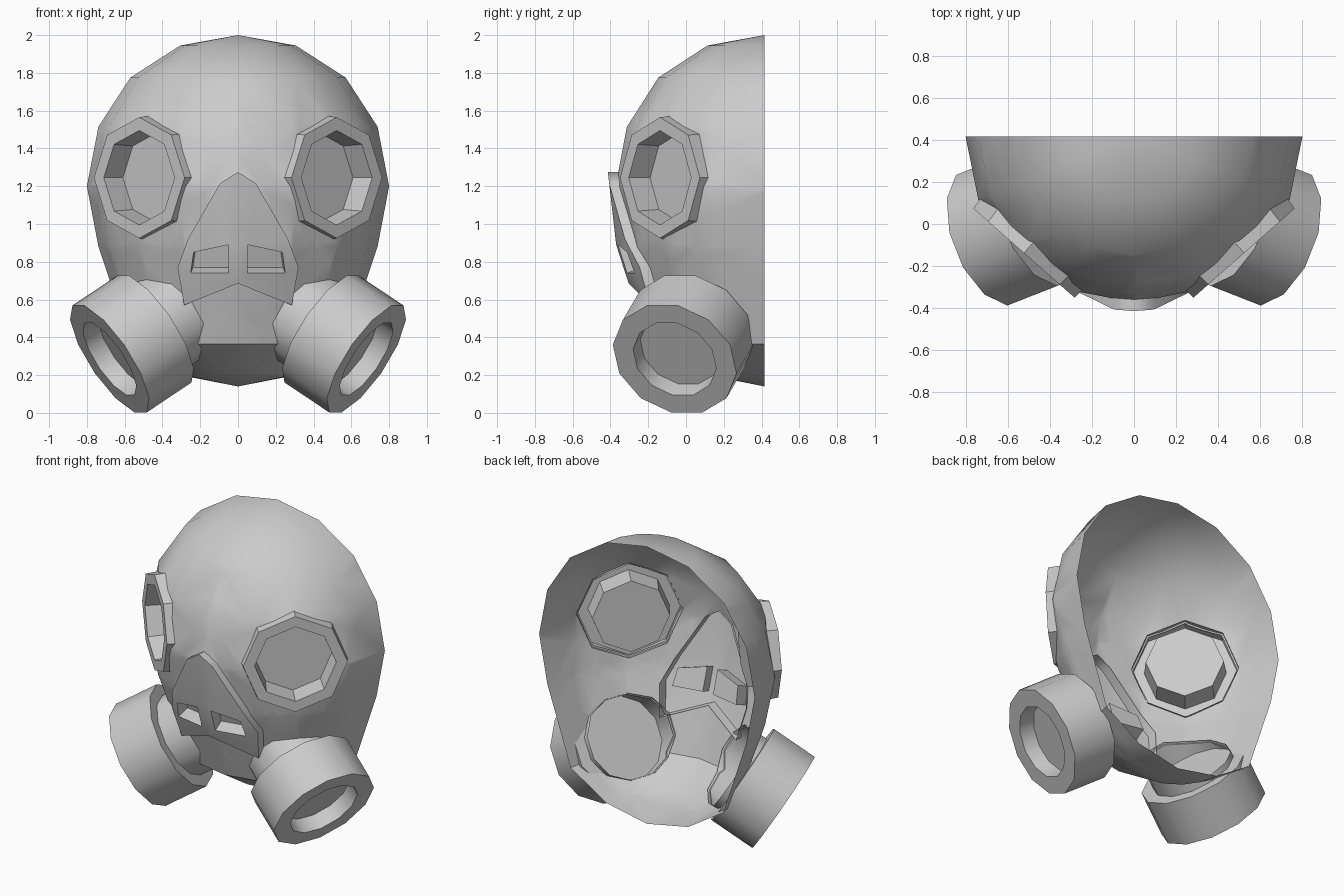
import bpy, bmesh, math
from mathutils import Vector
from mathutils.bvhtree import BVHTree

if "Cube" in bpy.data.objects:
    bpy.data.objects.remove(bpy.data.objects["Cube"])

rubber = bpy.data.materials.new("mask_grey")
rubber.diffuse_color = (0.6, 0.6, 0.6, 1)
rubber.use_nodes = True
rubber.node_tree.nodes["Principled BSDF"].inputs["Base Color"].default_value = rubber.diffuse_color


def finish(name, bm, recalc=True):
    """Turn the right-hand half into an object mirrored across x = 0."""
    if recalc:
        bmesh.ops.recalc_face_normals(bm, faces=bm.faces)
    me = bpy.data.meshes.new(name)
    bm.to_mesh(me)
    bm.free()
    me.materials.append(rubber)
    ob = bpy.data.objects.new(name, me)
    bpy.context.collection.objects.link(ob)
    bpy.ops.object.select_all(action='DESELECT')
    ob.select_set(True)
    bpy.context.view_layer.objects.active = ob
    bpy.ops.object.shade_smooth_by_angle(angle=math.radians(37))
    ob.modifiers.new("mirror", 'MIRROR').use_axis[0] = True
    return ob


def ring(centre, axis, radius, sides, phase=0.0):
    q = axis.to_track_quat('Z', 'Y')
    angles = [math.pi / 2 + math.tau * (i + phase) / sides for i in range(sides)]
    return [centre + q @ Vector((radius * math.cos(a), radius * math.sin(a), 0)) for a in angles]


def loft(rings, cap_rings=(-1,)):
    """Skin a list of rings and close the chosen ones with flat caps."""
    bm = bmesh.new()
    vs = [[bm.verts.new(p) for p in r] for r in rings]
    n = len(vs[0])
    for a, b in zip(vs, vs[1:]):
        for i in range(n):
            j = (i + 1) % n
            bm.faces.new((a[i], a[j], b[j], b[i]))
    for c in cap_rings:
        bm.faces.new(vs[c])
    return bm


def cut(bm, poly, axis):
    """Cut a convex prism-shaped hole through the nearby part of the shell."""
    mid = sum(poly, Vector()) / len(poly)
    reach = max((p - mid).length for p in poly) + .3
    planes = []
    for p, q in zip(poly, poly[1:] + poly[:1]):
        n = (q - p).cross(axis).normalized()
        if (mid - p).dot(n) < 0:
            n = -n
        planes.append((p, n))
        near = [f for f in bm.faces if (f.calc_center_median() - mid).length < reach]
        geom = set(near) | {e for f in near for e in f.edges} | {v for f in near for v in f.verts}
        bmesh.ops.bisect_plane(bm, geom=list(geom), dist=1e-5, plane_co=p, plane_no=n)
    inside = [f for f in bm.faces
              if all((f.calc_center_median() - p).dot(n) > 0 for p, n in planes)]
    bmesh.ops.delete(bm, geom=inside, context='FACES')


# Face shell: quarter of a 16-sided dome, stretched at the chin, open at the back
BACK = 0.415
profile = [(0, 2.0), (.306, 1.945), (.57, 1.775), (.739, 1.515), (.8, 1.2),
           (.739, .88), (.566, .365), (.306, .2), (0, .14)]
shell = bmesh.new()
rows = []
for r, z in profile:
    rows.append([shell.verts.new((r * math.cos(a), BACK - .985 * r * math.sin(a), z))
                 for a in (math.pi / 8 * i for i in range(5))])
for a, b in zip(rows, rows[1:]):
    for i in range(4):
        shell.faces.new((a[i], b[i], b[i + 1], a[i + 1]))
bmesh.ops.dissolve_degenerate(shell, dist=1e-5, edges=shell.edges[:])
bmesh.ops.remove_doubles(shell, verts=shell.verts, dist=1e-5)
shell.normal_update()
for f in shell.faces:
    if f.normal.dot(f.calc_center_median() - Vector((0, BACK, 1.1))) < 0:
        f.normal_flip()
tree = BVHTree.FromBMesh(shell)


def drop(p, axis, default):
    """Slide a point along the axis on to the shell."""
    hit = tree.ray_cast(p + axis, -axis)[0]
    return hit if hit is not None else default


# Eye piece: octagonal raised frame with a deep-set lens
eye_c, eye_n = Vector((.523, -.138, 1.245)), Vector((.66, -.75, 0)).normalized()
base = [drop(p, eye_n, p - eye_n * .05) - eye_n * .012 for p in ring(eye_c, eye_n, .327, 8)]
eye = loft([base, ring(eye_c, eye_n, .32, 8), ring(eye_c, eye_n, .25, 8),
            ring(eye_c - eye_n * .14, eye_n, .238, 8)])
cut(shell, ring(eye_c, eye_n, .315, 8), eye_n)
finish("eye_piece", eye)

# Filter canister: neck, body, end ring and recessed grille
end, ax = Vector((.68, -.06, .285)), Vector((.79, -.31, -.53)).normalized()
back = end - ax * .3
neck = ring(back, ax, .268, 12, .5)
root = []
for p in neck:
    depth = (drop(p, ax, p) - p).dot(-ax)
    root.append(p - ax * max(depth + .012, .04))
can = loft([root, neck, ring(back, ax, .345, 12, .5), ring(end, ax, .345, 12, .5),
            ring(end, ax, .232, 12, .5), ring(end - ax * .1, ax, .225, 12, .5)], (1, -1))
cut(shell, ring(back, ax, .262, 12, .5), ax)
finish("filter_canister", can)

# Nose plate: raised panel following the shell, with a sunken nostril vent
front = Vector((0, -1, 0))
pts = dict(A=(0, 1.275), B=(.095, 1.215), C=(.265, .92), D=(.32, .77), E=(.285, .57),
           F=(0, .685), G=(0, .89), H=(0, .74), P=(.05, .89), Q=(.235, .85),
           R=(.25, .74), S=(.05, .74))
nose = bmesh.new()
surf = {}
for k, (x, z) in pts.items():
    start = Vector((x + 1e-4, -1, z))
    surf[k] = drop(start, front, start)
    surf[k].x = x
top = {k: nose.verts.new(p + front * .055) for k, p in surf.items()}
for face in ("ABCQPG", "GPSH", "CDRQ", "HSRDEF"):
    nose.faces.new([top[k] for k in face])


def wall(keys, offset):
    low = [nose.verts.new(top[k].co + Vector(offset)) for k in keys]
    for i in range(len(keys) - 1):
        nose.faces.new((top[keys[i]], top[keys[i + 1]], low[i + 1], low[i]))
    return low


wall("ABCDEF", (0, .067, 0))
low = wall("PQRSP", (-.012, .08, .03))
nose.faces.new(low[:4])
bmesh.ops.remove_doubles(nose, verts=nose.verts, dist=1e-5)
cut(shell, [surf[k] for k in "ABCDEF"], front)
finish("nose_plate", nose)

finish("face_shell", shell, recalc=False)
